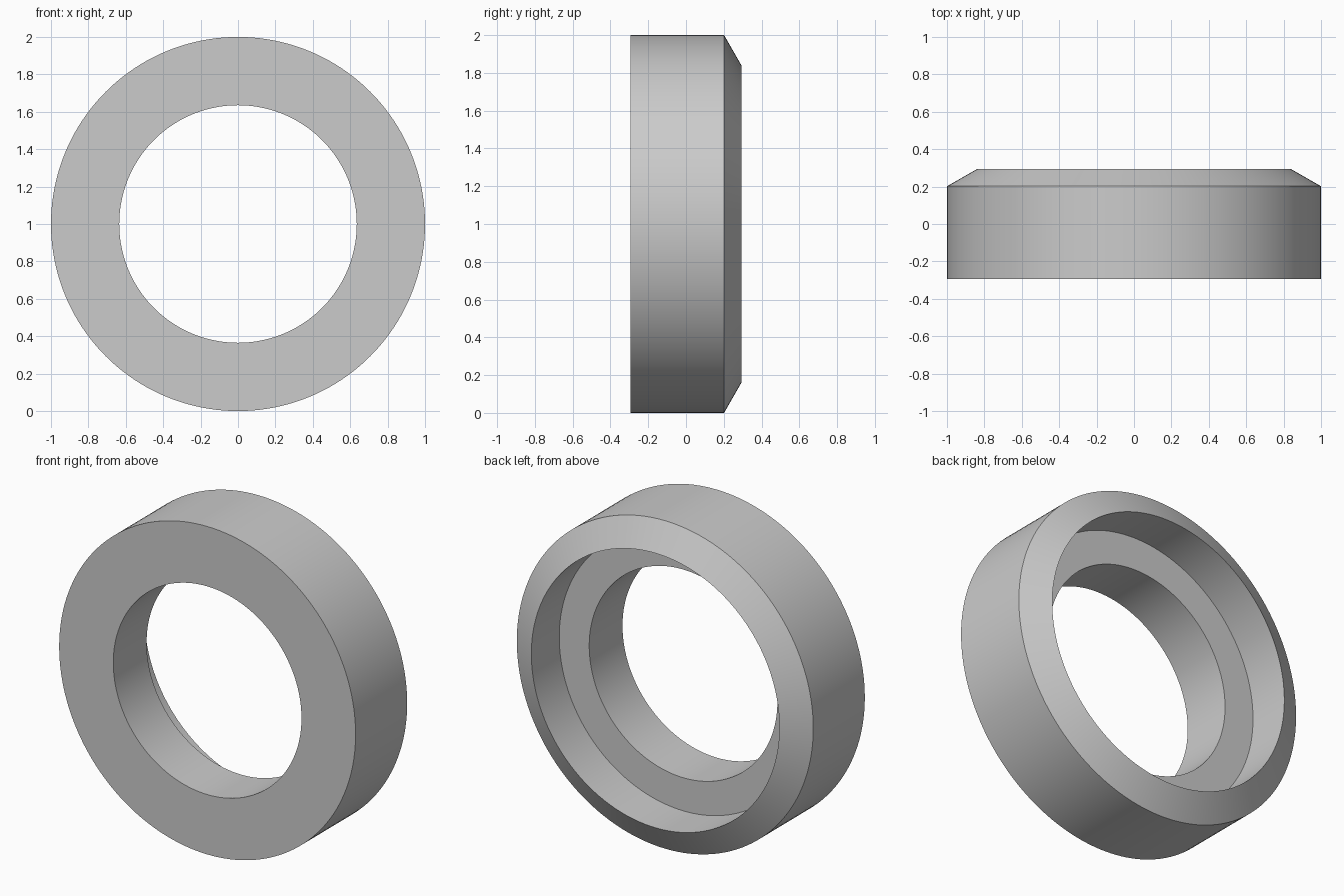
import bpy, bmesh, math
from mathutils import Vector, Matrix

cube = bpy.data.objects.get("Cube")
if cube:
    bpy.data.objects.remove(cube, do_unlink=True)

SEGMENTS = 160
CENTRE = Vector((0, 0, 1))

# Single plain grey
grey = bpy.data.materials.new("light grey")
grey.use_nodes = True
colour = (0.6, 0.6, 0.6, 1)
grey.diffuse_color = colour
grey.node_tree.nodes["Principled BSDF"].inputs["Base Color"].default_value = colour

# Cross-section as (radius, y): flat front, chamfered back rim, stepped bore
profile = [
    (0.635, -0.295),
    (1.0, -0.295),
    (1.0, 0.202),
    (0.837, 0.295),
    (0.837, 0.026),
    (0.635, 0.026),
]

# Lathe the closed section around the y axis
bm = bmesh.new()
rings = []
for i in range(SEGMENTS):
    turn = Matrix.Rotation(math.tau * i / SEGMENTS, 3, 'Y')
    rings.append([bm.verts.new(CENTRE + turn @ Vector((0, y, r))) for r, y in profile])
for i, ring in enumerate(rings):
    after = rings[(i + 1) % SEGMENTS]
    for j in range(len(profile)):
        k = (j + 1) % len(profile)
        bm.faces.new((ring[j], ring[k], after[k], after[j]))
bmesh.ops.recalc_face_normals(bm, faces=bm.faces[:])

mesh = bpy.data.meshes.new("stepped_ring")
bm.to_mesh(mesh)
bm.free()
mesh.materials.append(grey)
ring_obj = bpy.data.objects.new("stepped_ring", mesh)
bpy.context.collection.objects.link(ring_obj)

# Smooth round walls, crisp rims
bpy.ops.object.select_all(action='DESELECT')
ring_obj.select_set(True)
bpy.context.view_layer.objects.active = ring_obj
bpy.ops.object.shade_smooth_by_angle(angle=math.radians(25))
